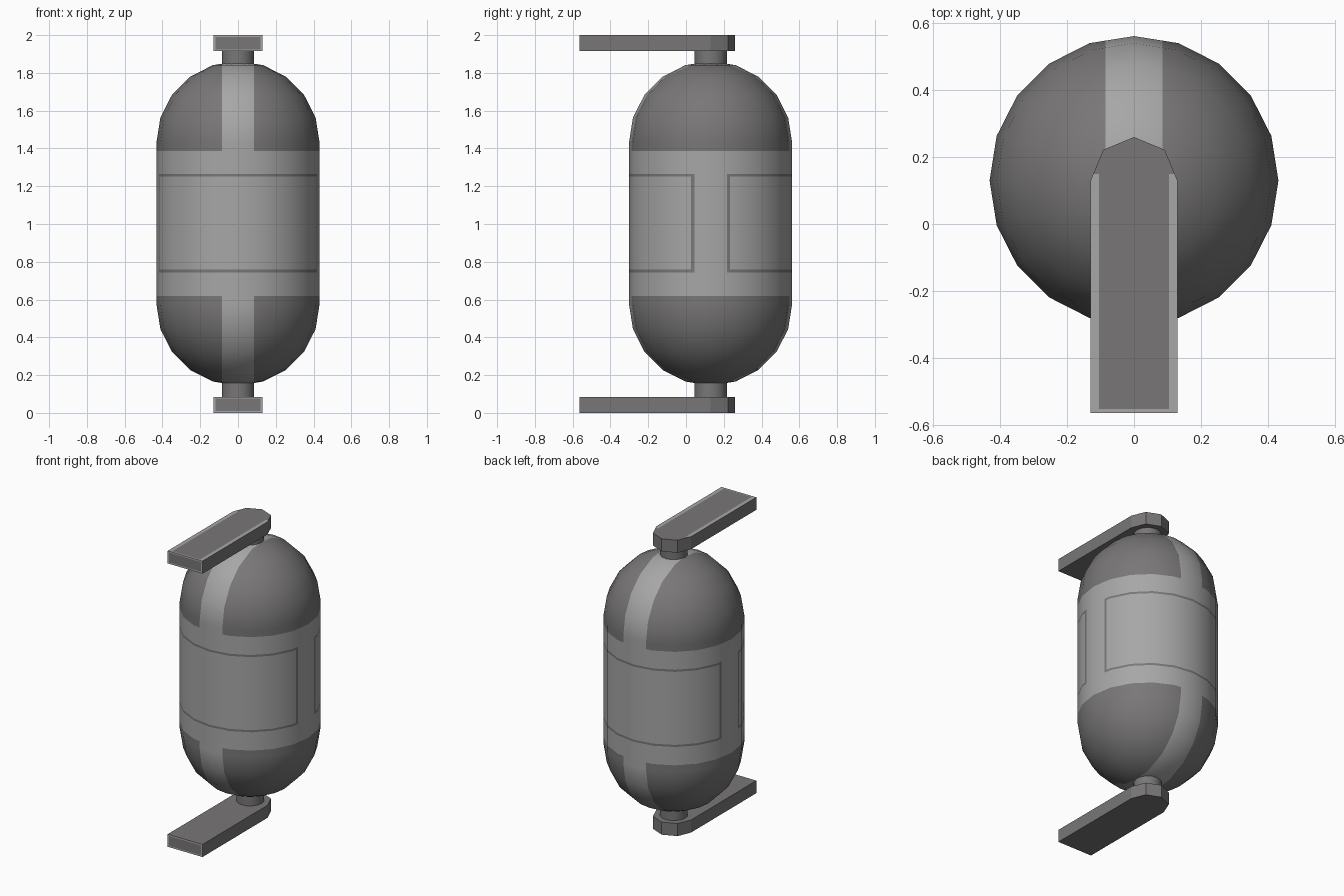
import bpy, bmesh, math
from mathutils import Vector

if "Cube" in bpy.data.objects:
    bpy.data.objects.remove(bpy.data.objects["Cube"])

CY = 0.13                 # y of the tank axis
R = 0.432                 # tank radius
Z0, Z1 = 0.577, 1.43      # centres of the two domes


def material(name, rgb):
    m = bpy.data.materials.new(name)
    m.diffuse_color = (*rgb, 1)
    m.use_nodes = True
    m.node_tree.nodes["Principled BSDF"].inputs["Base Color"].default_value = m.diffuse_color
    return m


DARK = material("dark_grey", (0.19, 0.183, 0.183))
LIGHT = material("light_grey", (0.39, 0.385, 0.385))


def finish(name, bm):
    me = bpy.data.meshes.new(name)
    bmesh.ops.recalc_face_normals(bm, faces=bm.faces[:])
    bm.to_mesh(me)
    bm.free()
    me.materials.append(DARK)
    me.materials.append(LIGHT)
    ob = bpy.data.objects.new(name, me)
    bpy.context.collection.objects.link(ob)
    return ob


def cut(bm, axis, value):
    no = Vector((0, 0, 0))
    no[axis] = 1
    bmesh.ops.bisect_plane(bm, geom=bm.verts[:] + bm.edges[:] + bm.faces[:],
                           plane_co=no * value, plane_no=no, dist=1e-5)


def tank():
    # capsule: revolved profile of 20 sides
    bm = bmesh.new()
    angles = [math.radians(18 * i) for i in range(5)]
    profile = [(R * math.cos(a), Z0 - R * math.sin(a)) for a in reversed(angles)]
    profile += [(R * math.cos(a), Z1 + R * math.sin(a)) for a in angles]
    rings = [[bm.verts.new((r * math.sin(k * math.pi / 10), CY + r * math.cos(k * math.pi / 10), z))
              for k in range(20)] for r, z in profile]
    for a, b in zip(rings, rings[1:]):
        for k in range(20):
            n = (k + 1) % 20
            bm.faces.new((a[k], a[n], b[n], b[k]))
    for ring, z in ((rings[0], Z0 - R), (rings[-1], Z1 + R)):
        pole = bm.verts.new((0, CY, z))
        for k in range(20):
            bm.faces.new((ring[k], ring[(k + 1) % 20], pole))
    # cuts for the middle band, long stripe and panel outlines
    for z in (0.62, 0.744, 0.758, 1.252, 1.266, 1.387):
        cut(bm, 2, z)
    for x in (-0.085, 0.085):
        cut(bm, 0, x)
    for d in (-0.104, -0.086, 0.086, 0.104):
        cut(bm, 1, CY + d)
    for f in bm.faces:
        c = f.calc_center_median()
        dy = abs(c.y - CY)
        side = abs(c.x) > 0.2
        band = 0.62 < c.z < 1.387
        stripe = abs(c.x) < 0.085
        in_panel = not (side and dy < 0.086)
        line = in_panel and (0.744 < c.z < 0.758 or 1.252 < c.z < 1.266)
        line |= side and 0.086 < dy < 0.104 and 0.744 < c.z < 1.266
        f.material_index = 1 if (band or stripe) and not line else 0
        f.smooth = True
    ob = finish("tank", bm)
    # clean rounded shading in spite of the cuts
    ob.data.normals_split_custom_set_from_vertices(
        [(v.co - Vector((0, CY, min(max(v.co.z, Z0), Z1)))).normalized() for v in ob.data.vertices])


def bracket(name, z0, z1, edged_top):
    # flat arm with a half-round end over the tank axis
    w, front = 0.13, -0.565
    bm = bmesh.new()
    pts = [(-w, front), (w, front)]
    pts += [(w * math.cos(i * math.pi / 4), CY + w * math.sin(i * math.pi / 4)) for i in range(5)]
    base = bm.faces.new([bm.verts.new((x, y, z0)) for x, y in pts])
    ext = bmesh.ops.extrude_face_region(bm, geom=[base], use_keep_orig=True)
    verts = [g for g in ext["geom"] if isinstance(g, bmesh.types.BMVert)]
    bmesh.ops.translate(bm, verts=verts, vec=(0, 0, z1 - z0))
    bmesh.ops.recalc_face_normals(bm, faces=bm.faces[:])
    # light worn border on the front end
    end = [f for f in bm.faces if f.normal.y < -0.9]
    rim = bmesh.ops.inset_region(bm, faces=end, thickness=0.014)["faces"]
    for f in rim:
        f.material_index = 1
    # light strips along the upper edges
    if edged_top:
        for x in (-0.104, 0.104):
            cut(bm, 0, x)
        cut(bm, 1, 0.15)
        cut(bm, 1, front + 0.012)
        for f in bm.faces:
            c = f.calc_center_median()
            if f.normal.z > 0.9 and (c.y < front + 0.012 or (abs(c.x) > 0.104 and c.y < 0.15)):
                f.material_index = 1
    finish(name, bm)


def neck(name, z0, z1):
    bm = bmesh.new()
    bmesh.ops.create_cone(bm, cap_ends=True, segments=16, radius1=0.086, radius2=0.086, depth=z1 - z0)
    bmesh.ops.translate(bm, verts=bm.verts[:], vec=(0, CY, (z0 + z1) / 2))
    for f in bm.faces:
        f.smooth = abs(f.normal.z) < 0.5
    for e in bm.edges:
        if any(not f.smooth for f in e.link_faces):
            e.smooth = False
    finish(name, bm)


tank()
bracket("lower_bracket", 0.0, 0.085, False)
bracket("upper_bracket", 1.915, 2.0, True)
neck("lower_neck", 0.08, 0.165)
neck("upper_neck", 1.842, 1.92)
